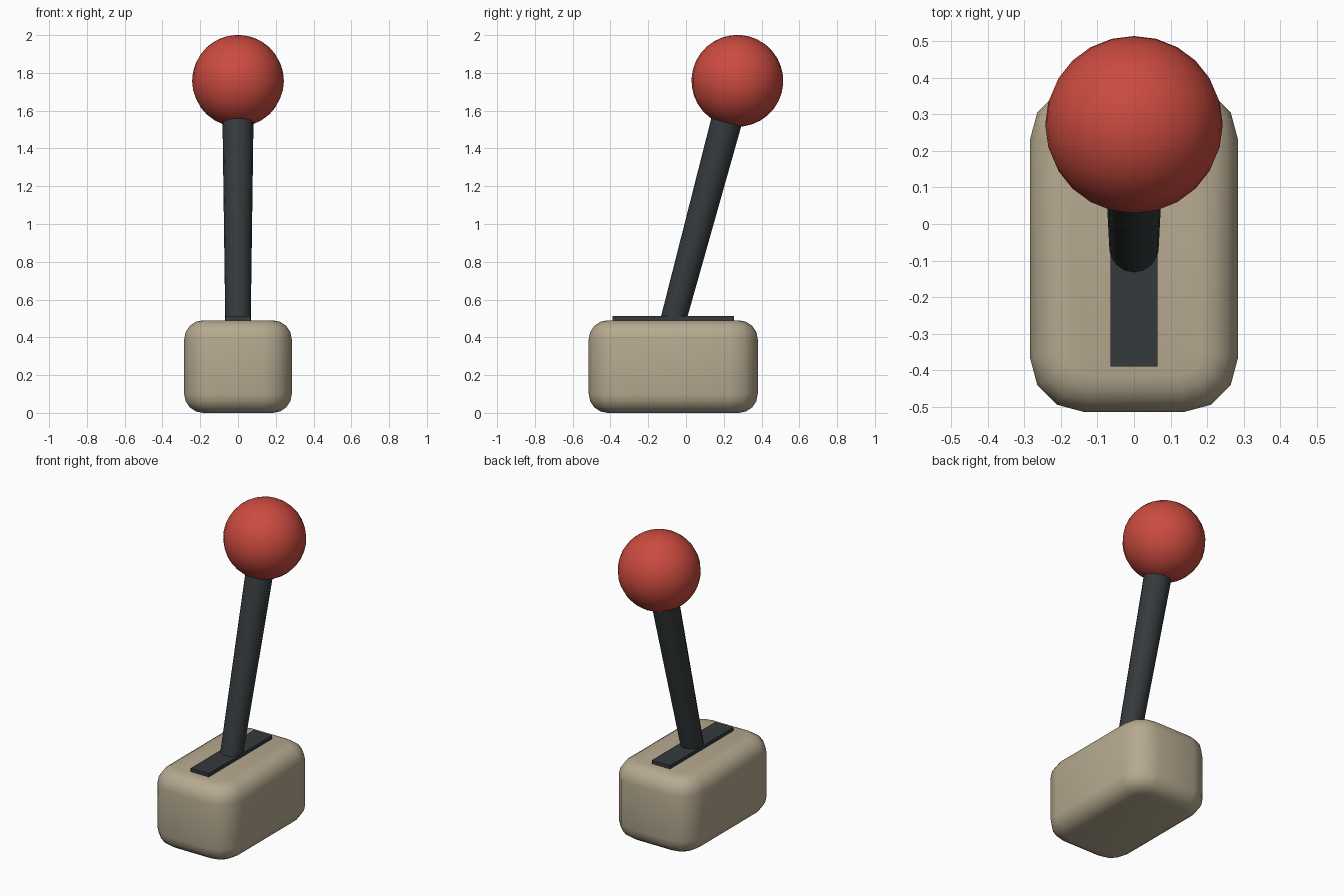
import bpy, bmesh
from math import radians
from mathutils import Matrix, Vector

if "Cube" in bpy.data.objects:
    bpy.data.objects.remove(bpy.data.objects["Cube"])

TILT = Matrix.Rotation(radians(-15), 4, 'X')
BALL = Vector((0, 0.272, 1.758))


def material(name, color):
    m = bpy.data.materials.new(name)
    m.diffuse_color = (*color, 1)
    m.use_nodes = True
    m.node_tree.nodes["Principled BSDF"].inputs["Base Color"].default_value = m.diffuse_color
    return m


tan = material("tan", (0.47, 0.40, 0.28))
dark = material("dark_grey", (0.035, 0.042, 0.045))
red = material("red", (0.60, 0.07, 0.05))


def add_part(name, bm, mat, angle=None):
    me = bpy.data.meshes.new(name)
    bmesh.ops.recalc_face_normals(bm, faces=bm.faces)
    bm.to_mesh(me)
    bm.free()
    me.materials.append(mat)
    ob = bpy.data.objects.new(name, me)
    bpy.context.collection.objects.link(ob)
    if angle:
        bpy.ops.object.select_all(action='DESELECT')
        ob.select_set(True)
        bpy.context.view_layer.objects.active = ob
        bpy.ops.object.shade_smooth_by_angle(angle=radians(angle))
    return ob


def box(lo, hi):
    bm = bmesh.new()
    lo, hi = Vector(lo), Vector(hi)
    bmesh.ops.create_cube(bm, size=1, matrix=Matrix.Translation((lo + hi) / 2)
                          @ Matrix.Diagonal((*(hi - lo), 1)))
    return bm


# Rounded housing: wide vertical corners, then softer top and bottom rims
bm = box((-0.285, -0.515, 0), (0.285, 0.38, 0.49))
upright = [e for e in bm.edges if abs(e.verts[0].co.z - e.verts[1].co.z) > 0.1]
bmesh.ops.bevel(bm, geom=upright, offset=0.15, segments=3, profile=0.5, affect='EDGES')
rims = [e for e in bm.edges if abs(e.verts[0].co.z - e.verts[1].co.z) < 0.01]
bmesh.ops.bevel(bm, geom=rims, offset=0.10, segments=4, profile=0.5, affect='EDGES')
add_part("housing", bm, tan, 40)

# Slot plate on the top face
add_part("slot_plate", box((-0.065, -0.39, 0.46), (0.065, 0.255, 0.512)), dark)

# Tapered lever shaft leaning back
bm = bmesh.new()
length = 1.2
bmesh.ops.create_cone(bm, cap_ends=True, segments=16, radius1=0.067, radius2=0.083,
                      depth=length, matrix=Matrix.Translation(BALL) @ TILT
                      @ Matrix.Translation((0, 0, -length / 2 - 0.15)))
add_part("lever_shaft", bm, dark, 40)

# Ball knob
bm = bmesh.new()
bmesh.ops.create_uvsphere(bm, u_segments=24, v_segments=16, radius=0.243,
                          matrix=Matrix.Translation(BALL) @ TILT)
add_part("ball_knob", bm, red, 40)
